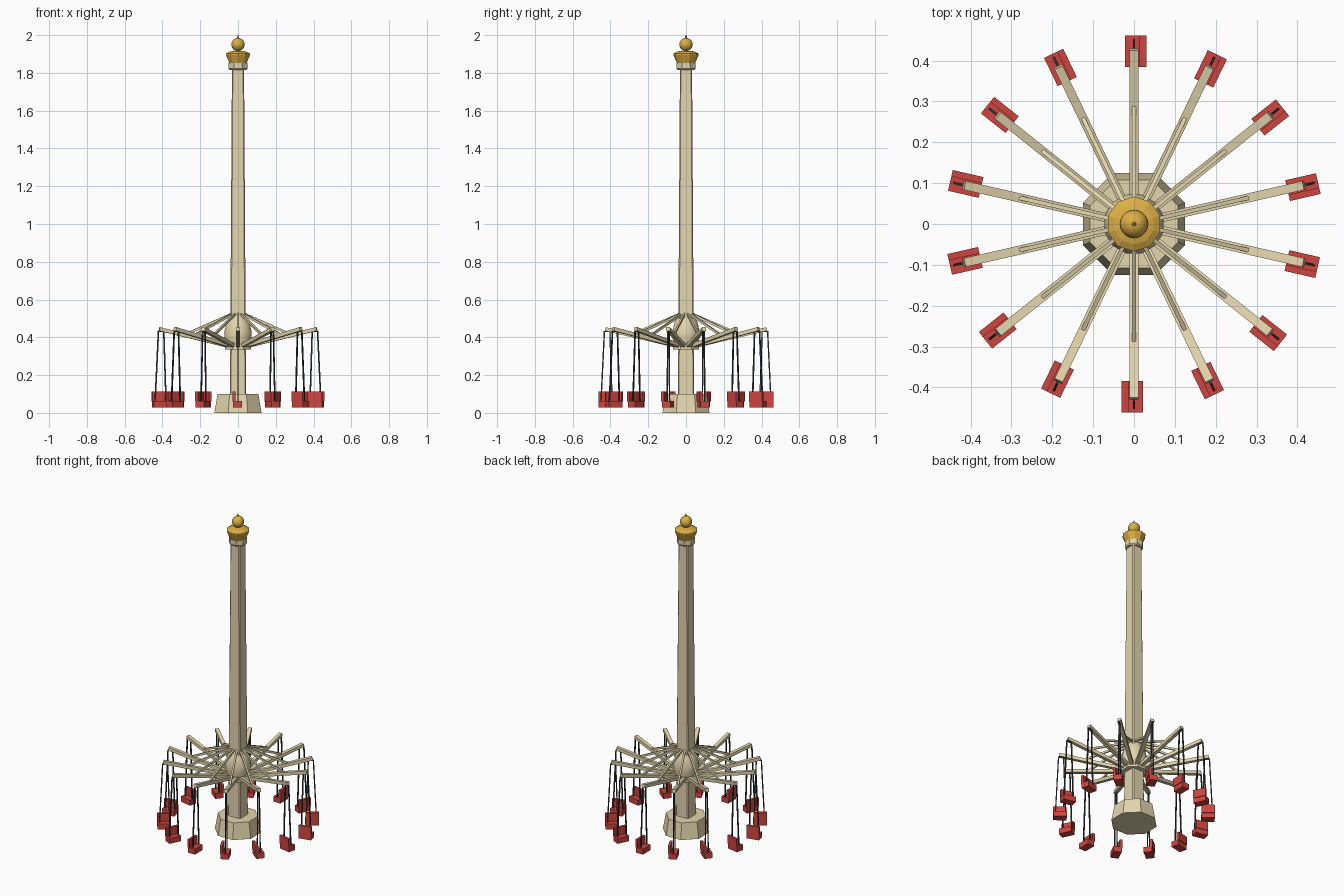
import bpy
import bmesh
from math import pi, cos, radians
from mathutils import Matrix, Vector

cube = bpy.data.objects.get("Cube")
if cube:
    bpy.data.objects.remove(cube, do_unlink=True)


def material(name, color):
    mat = bpy.data.materials.new(name)
    mat.use_nodes = True
    mat.diffuse_color = (*color, 1)
    node = next(n for n in mat.node_tree.nodes if n.type == "BSDF_PRINCIPLED")
    node.inputs["Base Color"].default_value = (*color, 1)
    return mat


CREAM = material("cream", (0.77, 0.67, 0.42))
GOLD = material("gold", (0.72, 0.43, 0.06))
RED = material("red", (0.62, 0.06, 0.05))
DARK = material("dark steel", (0.045, 0.053, 0.058))


def make_object(name, bm, mat, turn=0):
    bmesh.ops.recalc_face_normals(bm, faces=bm.faces)
    mesh = bpy.data.meshes.new(name)
    bm.to_mesh(mesh)
    bm.free()
    mesh.materials.append(mat)
    obj = bpy.data.objects.new(name, mesh)
    obj.rotation_euler.z = turn
    bpy.context.collection.objects.link(obj)
    return obj


def stack_rings(name, rings, mat):
    """Loft matching rings of points and cap both ends."""
    bm = bmesh.new()
    loops = [[bm.verts.new(p) for p in ring] for ring in rings]
    count = len(loops[0])
    for low, high in zip(loops, loops[1:]):
        for i in range(count):
            j = (i + 1) % count
            bm.faces.new((low[i], low[j], high[j], high[i]))
    bm.faces.new(loops[0][::-1])
    bm.faces.new(loops[-1])
    return make_object(name, bm, mat)


def lathe(name, profile, mat, sides=8):
    """Faceted turned part; each profile point is (flat-side distance, height)."""
    rings = []
    for r, z in profile:
        arm = Vector((r / cos(pi / sides), 0, z))
        rings.append([Matrix.Rotation((i + 0.5) * 2 * pi / sides, 3, "Z") @ arm
                      for i in range(sides)])
    return stack_rings(name, rings, mat)


def chamfered_square(half, cut, z):
    h, c = half, half - cut
    return [(h, -c, z), (h, c, z), (c, h, z), (-c, h, z),
            (-h, c, z), (-h, -c, z), (-c, -h, z), (c, -h, z)]


def add_box(bm, low, high):
    low, high = Vector(low), Vector(high)
    place = Matrix.Translation((low + high) / 2) @ Matrix.Diagonal((*(high - low), 1))
    bmesh.ops.create_cube(bm, size=1, matrix=place)


def add_beam(bm, start, end, width, depth):
    """Rectangular bar between two points in the radial plane."""
    start, end = Vector(start), Vector(end)
    along = (end - start).normalized()
    side = Vector((0, 1, 0))
    up = along.cross(side)
    turn = Matrix((along, side, up)).transposed().to_4x4()
    size = Matrix.Diagonal(((end - start).length, width, depth, 1))
    bmesh.ops.create_cube(bm, size=1,
                          matrix=Matrix.Translation((start + end) / 2) @ turn @ size)


# Tower
lathe("base", [(0.125, 0), (0.108, 0.1)], CREAM)
stack_rings("column", [chamfered_square(0.043, 0.006, 0.09),
                       chamfered_square(0.032, 0.005, 1.83)], CREAM)
lathe("top_collar", [(0.044, 1.815), (0.05, 1.822), (0.05, 1.852)], CREAM)

# Rotating hub
lathe("hub_collar", [(0.07, 0.335), (0.07, 0.36)], CREAM)
hub = lathe("hub", [(0.064, 0.36), (0.072, 0.40), (0.072, 0.43), (0.062, 0.475),
                    (0.046, 0.51), (0.034, 0.532)], CREAM, 12)

# Gold crown with ball and spike
lathe("crown", [(0.045, 1.85), (0.064, 1.896), (0.064, 1.902),
                (0.048, 1.911), (0.025, 1.917)], GOLD, 10)
bm = bmesh.new()
bmesh.ops.create_uvsphere(bm, u_segments=20, v_segments=12, radius=0.035,
                          matrix=Matrix.Translation((0, 0, 1.95)))
ball = make_object("crown_ball", bm, GOLD)
lathe("crown_spike", [(0.005, 1.98), (0.003, 2.0)], GOLD, 6)

# Smooth the round parts
bpy.ops.object.select_all(action="DESELECT")
for obj in (ball, hub):
    obj.select_set(True)
bpy.context.view_layer.objects.active = ball
bpy.ops.object.shade_smooth_by_angle(angle=radians(35))

# Fourteen swing arms, each with a brace, two hangers and a double seat
ARMS = 14
for i in range(ARMS):
    turn = pi / 2 + i * 2 * pi / ARMS

    bm = bmesh.new()
    add_beam(bm, (0.04, 0, 0.352), (0.427, 0, 0.444), 0.022, 0.02)
    make_object(f"arm_{i + 1}", bm, CREAM, turn)

    bm = bmesh.new()
    add_beam(bm, (0.025, 0, 0.528), (0.287, 0, 0.415), 0.01, 0.012)
    make_object(f"brace_{i + 1}", bm, CREAM, turn)

    bm = bmesh.new()
    add_beam(bm, (0.432, 0, 0.433), (0.45, 0, 0.06), 0.006, 0.007)
    add_beam(bm, (0.403, 0, 0.433), (0.391, 0, 0.06), 0.006, 0.007)
    add_beam(bm, (0.4, 0, 0.431), (0.435, 0, 0.431), 0.006, 0.006)
    make_object(f"hangers_{i + 1}", bm, DARK, turn)

    bm = bmesh.new()
    add_box(bm, (0.385, -0.026, 0.029), (0.462, 0.022, 0.063))
    add_box(bm, (0.385, -0.03, 0.06), (0.462, -0.014, 0.112))
    make_object(f"seat_{i + 1}", bm, RED, turn)
